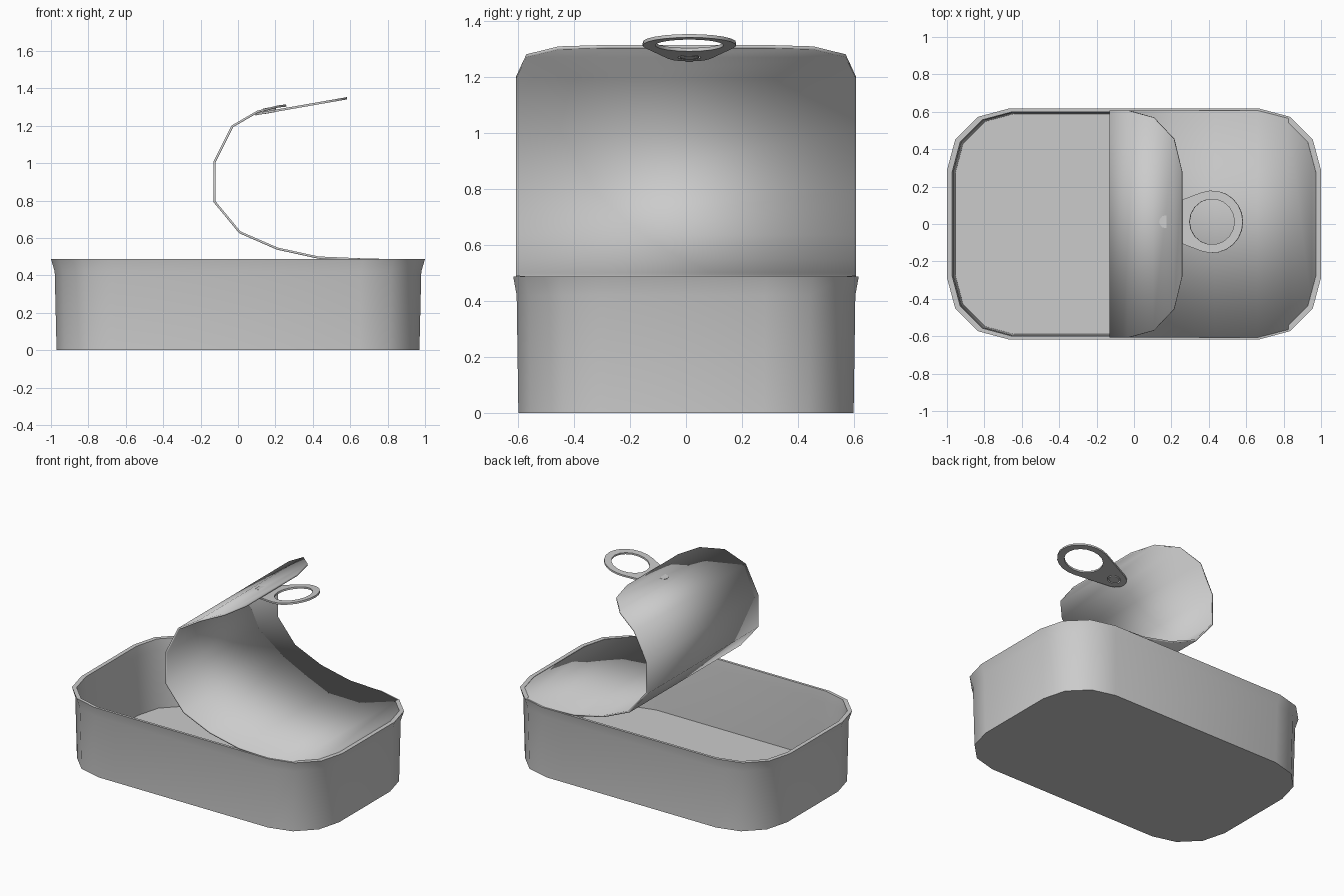
import bpy, bmesh
from math import cos, sin, radians, atan, acos, pi
from mathutils import Matrix

if "Cube" in bpy.data.objects:
    bpy.data.objects.remove(bpy.data.objects["Cube"])


def add_object(name, bm, angle=45):
    bmesh.ops.recalc_face_normals(bm, faces=bm.faces)
    me = bpy.data.meshes.new(name)
    bm.to_mesh(me)
    bm.free()
    ob = bpy.data.objects.new(name, me)
    bpy.context.collection.objects.link(ob)
    bpy.ops.object.select_all(action='DESELECT')
    ob.select_set(True)
    bpy.context.view_layer.objects.active = ob
    bpy.ops.object.shade_smooth_by_angle(angle=radians(angle))
    return ob


# Rounded rectangle with three segments per corner
HX, HY, R = 1.0, 0.617, 0.33
outline = []
for k, (sx, sy) in enumerate([(1, 1), (-1, 1), (-1, -1), (1, -1)]):
    for i in range(4):
        a = radians(90 * k + 30 * i)
        outline.append((sx * (HX - R) + R * cos(a), sy * (HY - R) + R * sin(a)))

# Tin body: outer wall, flared rim, inner wall and floor
bm = bmesh.new()
rings = []
for s, z in [(0.97, 0), (0.98, 0.42), (1.0, 0.487), (0.972, 0.487), (0.965, 0.42), (0.955, 0.015)]:
    rings.append([bm.verts.new((x * s, y * s, z)) for x, y in outline])
for a, b in zip(rings, rings[1:]):
    for i in range(16):
        j = (i + 1) % 16
        bm.faces.new((a[i], a[j], b[j], b[i]))
bm.faces.new(rings[0])
bm.faces.new(rings[-1])
add_object("tin_body", bm)

# Peeled lid: (x, z, half width) stations along the curl
stations = [(0.99, 0.478, 0.285), (0.95, 0.479, 0.45), (0.825, 0.481, 0.565), (0.66, 0.485, 0.607),
            (0.43, 0.495, 0.607), (0.21, 0.543, 0.607), (0.01, 0.63, 0.607), (-0.125, 0.793, 0.607),
            (-0.125, 1.008, 0.607), (-0.03, 1.197, 0.607), (0.105, 1.275, 0.57), (0.215, 1.303, 0.455),
            (0.258, 1.308, 0.28)]
bm = bmesh.new()
rows = [[bm.verts.new((x, w * s, z)) for s in (-1, 1)] for x, z, w in stations]
for a, b in zip(rows, rows[1:]):
    bm.faces.new((a[0], a[1], b[1], b[0]))
lid = add_object("peeled_lid", bm)
solid = lid.modifiers.new("thickness", 'SOLIDIFY')
solid.thickness = 0.012
solid.offset = 0

# Pull tab: tapered outline with a finger hole and a rivet hole
big, small, dist = 0.167, 0.08, 0.25
t = acos((big - small) / dist)


def arc(cx, r, a0, a1, n):
    return [(cx + r * cos(a0 + (a1 - a0) * i / n), r * sin(a0 + (a1 - a0) * i / n)) for i in range(n + 1)]


tab_outline = arc(0, big, -(pi - t), pi - t, 14) + arc(-dist, small, pi - t, pi + t, 6)
finger_hole = arc(0, 0.122, 0, 2 * pi, 18)[:-1]
rivet_hole = arc(-dist, 0.042, 0, 2 * pi, 12)[:-1]
cu = bpy.data.curves.new("tab_curve", 'CURVE')
cu.dimensions = '2D'
cu.fill_mode = 'BOTH'
cu.extrude = 0.006
for pts in (tab_outline, finger_hole, rivet_hole):
    sp = cu.splines.new('POLY')
    sp.points.add(len(pts) - 1)
    for p, (x, y) in zip(sp.points, pts):
        p.co = (x, y, 0, 1)
    sp.use_cyclic_u = True
tmp = bpy.data.objects.new("tab_curve", cu)
bm = bmesh.new()
me = tmp.to_mesh()
bm.from_mesh(me)
tmp.to_mesh_clear()
bpy.data.objects.remove(tmp)
bmesh.ops.remove_doubles(bm, verts=bm.verts, dist=0.0005)
place = Matrix.Translation((0.418, 0.012, 1.318)) @ Matrix.Rotation(-atan(0.175), 4, 'Y')
bm.transform(place)
add_object("pull_tab", bm)

# Rivet joining the tab to the lid
bm = bmesh.new()
bmesh.ops.create_cone(bm, cap_ends=True, segments=12, radius1=0.034, radius2=0.034, depth=0.03,
                      matrix=place @ Matrix.Translation((-dist, 0, 0.008)))
add_object("rivet", bm)
